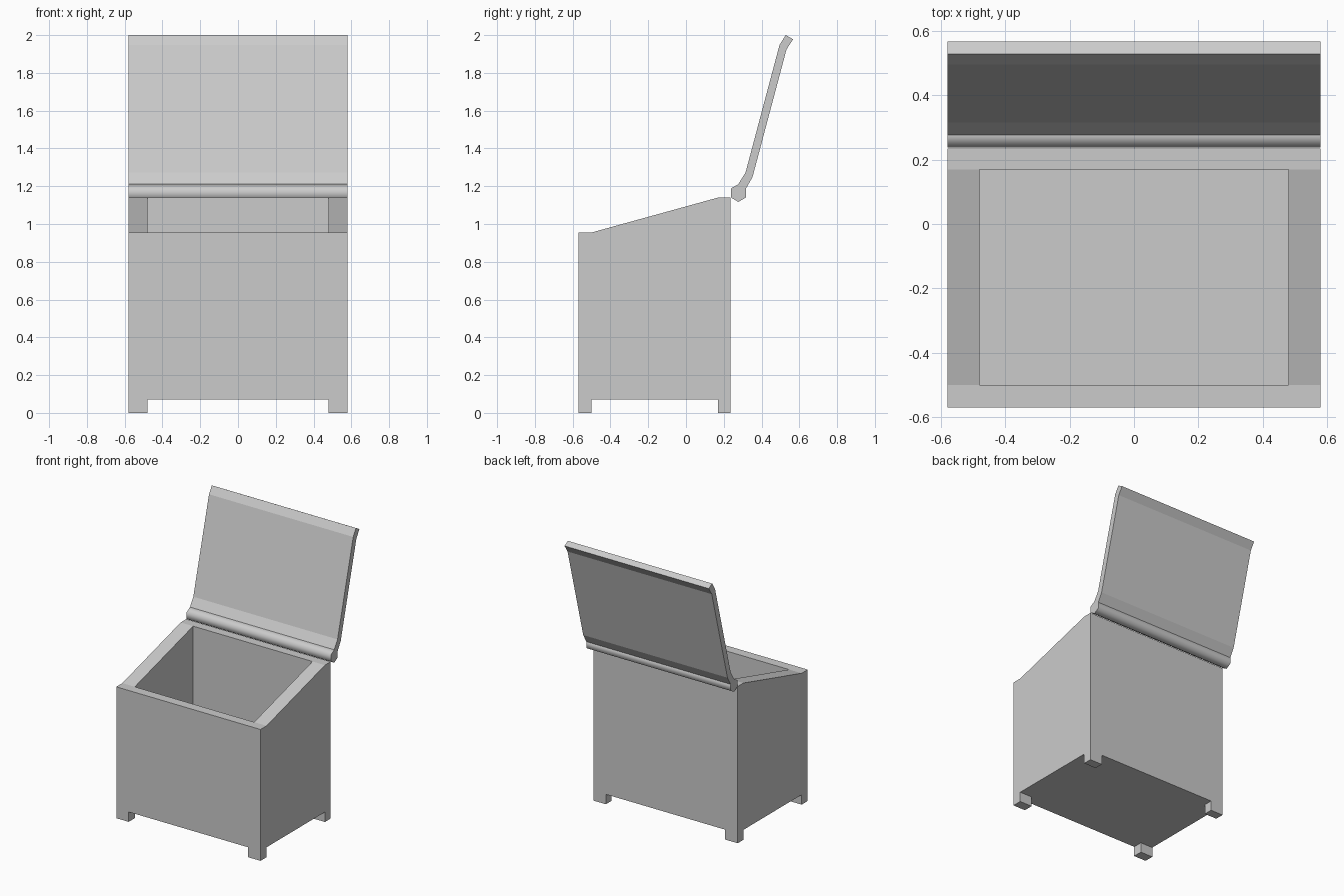
import bpy, bmesh

if "Cube" in bpy.data.objects:
    bpy.data.objects.remove(bpy.data.objects["Cube"])

W = 0.58                       # half width
IN_X, IN_F, IN_B = 0.48, -0.50, 0.17   # inner wall lines
FOOT = 0.072


def extrude_profile(name, pts, half_w, smooth=False):
    """Solid from a side profile of (y, z) points, running along x."""
    bm = bmesh.new()
    face = bm.faces.new([bm.verts.new((-half_w, y, z)) for y, z in pts])
    out = bmesh.ops.extrude_face_region(bm, geom=[face])
    verts = [g for g in out["geom"] if isinstance(g, bmesh.types.BMVert)]
    bmesh.ops.translate(bm, verts=verts, vec=(2 * half_w, 0, 0))
    bmesh.ops.recalc_face_normals(bm, faces=bm.faces)
    for f in bm.faces:
        f.normal_update()
        f.smooth = smooth and abs(f.normal.x) < 0.5
    if smooth:  # keep the end caps crisp
        for e in bm.edges:
            e.smooth = all(f.smooth for f in e.link_faces)
    mesh = bpy.data.meshes.new(name)
    bm.to_mesh(mesh)
    bm.free()
    ob = bpy.data.objects.new(name, mesh)
    bpy.context.collection.objects.link(ob)
    return ob


def cut(target, half_w, y0, y1, z0, z1):
    """Remove a box from the target."""
    cutter = extrude_profile("cutter", [(y0, z0), (y1, z0), (y1, z1), (y0, z1)], half_w)
    cutter.hide_render = True
    mod = target.modifiers.new("cut", 'BOOLEAN')
    mod.operation, mod.solver, mod.object = 'DIFFERENCE', 'EXACT', cutter
    bpy.context.view_layer.objects.active = target
    bpy.ops.object.modifier_apply(modifier=mod.name)
    bpy.data.objects.remove(cutter)


# Box with sloping rim, hollow inside, and four corner feet
box = extrude_profile("box", [(-0.57, 0), (0.235, 0), (0.235, 1.14), (IN_B, 1.14),
                              (IN_F, 0.955), (-0.57, 0.955)], W)
cut(box, IN_X, IN_F, IN_B, 0.14, 1.5)      # storage space
cut(box, IN_X, -0.8, 0.5, -0.2, FOOT)      # gap between left and right feet
cut(box, 0.8, IN_F, IN_B, -0.2, FOOT)      # gap between front and back feet

# Open lid with bent ends
extrude_profile("lid", [(0.277, 1.211), (0.315, 1.272), (0.495, 1.948), (0.528, 2.0),
                        (0.567, 1.978), (0.532, 1.924), (0.352, 1.248), (0.316, 1.185)], W)

# Six-sided hinge roll
extrude_profile("hinge", [(0.277, 1.117), (0.317, 1.14), (0.317, 1.188),
                          (0.277, 1.211), (0.238, 1.188), (0.238, 1.14)], W, smooth=True)
